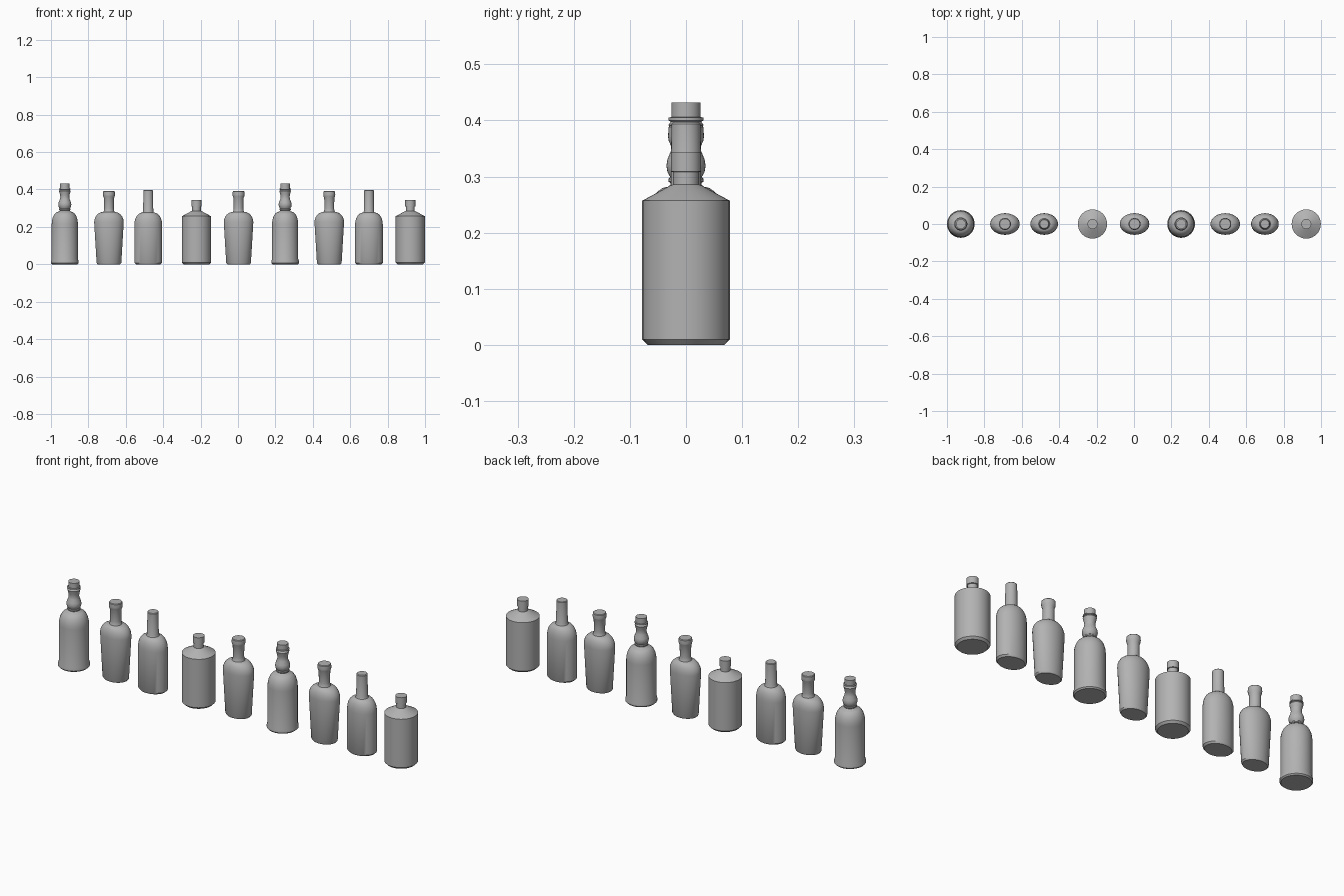
import bpy, bmesh, math

if "Cube" in bpy.data.objects:
    bpy.data.objects.remove(bpy.data.objects["Cube"], do_unlink=True)

glass = bpy.data.materials.new("grey_glass")
glass.use_nodes = True
GREY = (0.45, 0.45, 0.45, 1)
glass.diffuse_color = GREY
glass.node_tree.nodes["Principled BSDF"].inputs["Base Color"].default_value = GREY
SIDES = 32


def bottle(name, x, profile, depth, neck_r):
    """Lathe a (radius, z) profile; depth flattens everything wider than the neck."""
    bm = bmesh.new()
    rings = []
    for r, z in profile:
        ry = r if r <= neck_r else neck_r + (r - neck_r) * depth
        rings.append([bm.verts.new((r * math.cos(a), ry * math.sin(a), z))
                      for a in (2 * math.pi * i / SIDES for i in range(SIDES))])
    for low, high in zip(rings, rings[1:]):
        for i in range(SIDES):
            j = (i + 1) % SIDES
            bm.faces.new((low[i], low[j], high[j], high[i]))
    bm.faces.new(rings[0][::-1])
    bm.faces.new(rings[-1])
    mesh = bpy.data.meshes.new(name)
    bm.to_mesh(mesh)
    bm.free()
    mesh.materials.append(glass)
    ob = bpy.data.objects.new(name, mesh)
    ob.location.x = x
    bpy.context.collection.objects.link(ob)
    bpy.ops.object.select_all(action="DESELECT")
    ob.select_set(True)
    bpy.context.view_layer.objects.active = ob
    bpy.ops.object.shade_smooth_by_angle(angle=math.radians(35))


def shoulder(r0, z0, r1, z1, steps=6):
    """Quarter-ellipse points from the body up to the neck."""
    angles = [math.pi / 2 * i / steps for i in range(steps + 1)]
    return [(r1 + (r0 - r1) * math.cos(a), z0 + (z1 - z0) * math.sin(a)) for a in angles]


# Profiles, bottom to top
bulb_neck = ([(0.068, 0), (0.074, 0.006), (0.074, 0.016), (0.07, 0.028)]
             + shoulder(0.07, 0.215, 0.032, 0.282)
             + [(0.026, 0.287), (0.031, 0.291), (0.031, 0.296), (0.028, 0.299),
                (0.033, 0.308), (0.035, 0.319), (0.033, 0.331), (0.026, 0.348),
                (0.024, 0.36), (0.026, 0.374), (0.031, 0.392), (0.027, 0.398),
                (0.031, 0.4), (0.031, 0.405), (0.026, 0.406), (0.026, 0.432)])
tapered = ([(0.06, 0), (0.066, 0.007)]
           + shoulder(0.079, 0.225, 0.03, 0.28)
           + [(0.027, 0.288), (0.026, 0.3), (0.027, 0.355), (0.031, 0.364),
              (0.032, 0.372), (0.031, 0.388), (0.028, 0.391)])
straight = ([(0.066, 0), (0.074, 0.008)]
            + shoulder(0.074, 0.215, 0.03, 0.277)
            + [(0.027, 0.284), (0.026, 0.394), (0.023, 0.397)])
stout = [(0.068, 0), (0.078, 0.01), (0.078, 0.257), (0.028, 0.284),
         (0.023, 0.286), (0.023, 0.308), (0.027, 0.309), (0.027, 0.343)]

# Bottle kinds: profile, flattening, neck radius
kinds = {"bulb_neck_bottle": (bulb_neck, 1, 0.035),
         "tapered_bottle": (tapered, 0.55, 0.032),
         "straight_bottle": (straight, 0.63, 0.03),
         "stout_bottle": (stout, 1, 0.028)}
placing = {"bulb_neck_bottle": (-0.926, 0.252),
           "tapered_bottle": (-0.69, 0.003, 0.488),
           "straight_bottle": (-0.48, 0.7),
           "stout_bottle": (-0.222, 0.921)}
for kind, spots in placing.items():
    for n, x in enumerate(spots, 1):
        bottle(f"{kind}_{n}", x, *kinds[kind])
